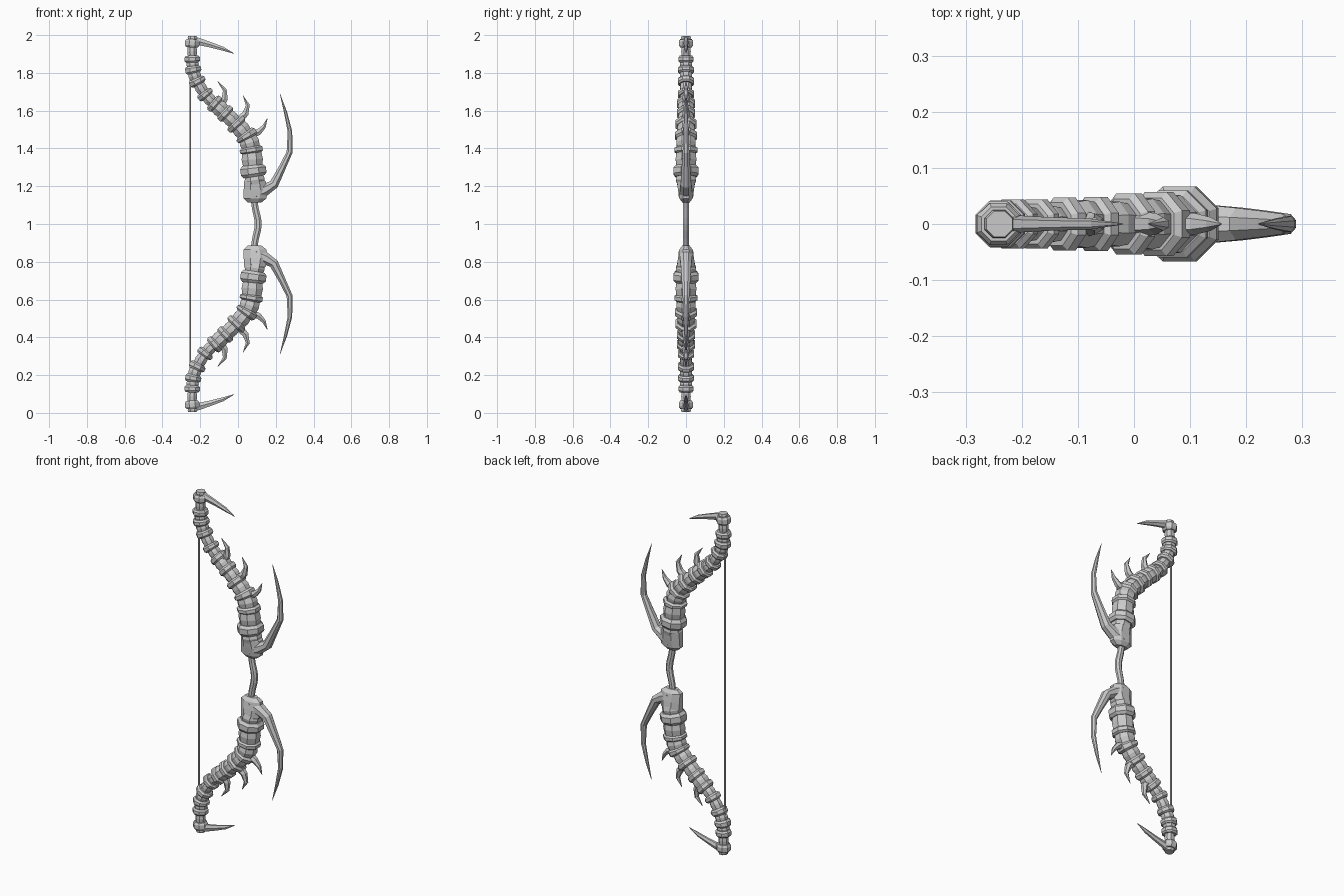
import bpy, bmesh, math
from mathutils import Vector

if "Cube" in bpy.data.objects:
    bpy.data.objects.remove(bpy.data.objects["Cube"])


def loft(name, rings, sides=8, mirror=True):
    """Skin rings (x, z, in-plane radius, y radius) along a path in the XZ plane.
    Optionally also builds the copy mirrored about z = 1."""
    for prefix, flip in (("upper_", False), ("lower_", True)) if mirror else (("", False),):
        bm = bmesh.new()
        loops = []
        n = len(rings)
        for i, ring in enumerate(rings):
            x, z, rn, ry = ring[:4]
            if len(ring) > 4:
                t = ring[4]
            else:
                a, b = rings[max(i - 1, 0)], rings[min(i + 1, n - 1)]
                t = Vector((b[0] - a[0], b[1] - a[1])).normalized()
            nx, nz = t.y, -t.x
            loop = []
            for k in range(sides):
                ang = 2 * math.pi * (k + 0.5) / sides
                c, s = rn * math.cos(ang), ry * math.sin(ang)
                pz = z + nz * c
                loop.append(bm.verts.new((x + nx * c, s, 2 - pz if flip else pz)))
            loops.append(loop)
        for a, b in zip(loops, loops[1:]):
            for k in range(sides):
                m = (k + 1) % sides
                bm.faces.new((a[k], a[m], b[m], b[k]))
        bm.faces.new(loops[0])
        bm.faces.new(loops[-1])
        bmesh.ops.recalc_face_normals(bm, faces=bm.faces)
        mesh = bpy.data.meshes.new(prefix + name)
        bm.to_mesh(mesh)
        bm.free()
        bpy.context.collection.objects.link(bpy.data.objects.new(prefix + name, mesh))


# Limb centre line, sampled by arc length
PATH = [(0.092, 1.21), (0.08, 1.29), (0.07, 1.39), (0.048, 1.46), (-0.015, 1.535),
        (-0.105, 1.62), (-0.16, 1.67), (-0.205, 1.735), (-0.236, 1.81),
        (-0.243, 1.92), (-0.24, 1.995)]
P = [Vector(p) for p in PATH]
dense = []
for i in range(len(P) - 1):
    p0, p1, p2, p3 = P[max(i - 1, 0)], P[i], P[i + 1], P[min(i + 2, len(P) - 1)]
    for j in range(12):
        t = j / 12
        dense.append(0.5 * (2 * p1 + (p2 - p0) * t + (2 * p0 - 5 * p1 + 4 * p2 - p3) * t * t
                            + (3 * p1 - p0 - 3 * p2 + p3) * t ** 3))
dense.append(P[-1])
total = sum((b - a).length for a, b in zip(dense, dense[1:]))


def at(s):
    for a, b in zip(dense, dense[1:]):
        d = (b - a).length
        if s <= d:
            return a + (b - a) * (s / d), (b - a).normalized()
        s -= d
    return dense[-1], (dense[-1] - dense[-2]).normalized()


# Alternating carapace drums and raised bands: (length, radius)
SEGMENTS = [(.045, .058), (.05, .074), (.07, .061), (.028, .066), (.05, .057), (.03, .063),
            (.05, .050), (.03, .060), (.05, .044), (.03, .053), (.045, .047), (.03, .052),
            (.04, .035), (.028, .048), (.05, .034), (.03, .048), (.035, .036), (.03, .046),
            (.025, .036), (.03, .044), (.05, .028), (.035, .041), (.02, .028)]
scale = total / sum(s[0] for s in SEGMENTS)
s = 0
for i, (length, r) in enumerate(SEGMENTS):
    length *= scale
    band = i % 2
    if band:
        profile = [(-.1, .82), (.2, 1), (.8, 1), (1.1, .82)]
    else:
        profile = [(-.1, .88), (.5, 1), (1.1, .9)]
    rings = []
    for f, k in profile:
        p, t = at(max(0, min(total, s + f * length)))
        rings.append((p.x, p.y, r * k, r * k * 0.98, t))
    loft(("limb_band_" if band else "limb_drum_") + str(i), rings)
    s += length

# Rounded limb root
up = Vector((0, 1))
loft("limb_root", [(.088, 1.115, .04, .022, up), (.09, 1.135, .066, .038, up),
                   (.093, 1.18, .068, .046, up), (.09, 1.225, .062, .052, up),
                   (.087, 1.24, .05, .045, up)])

# Large forward horn
loft("horn", [(.09, 1.165, .05, .042), (.14, 1.18, .036, .036), (.19, 1.21, .027, .031),
              (.235, 1.30, .02, .025), (.273, 1.38, .017, .019), (.275, 1.49, .013, .015),
              (.252, 1.59, .009, .010), (.222, 1.69, .001, .001)], 8)

# Tip claw
loft("tip_claw", [(-.255, 1.972, .026, .022), (-.22, 1.969, .023, .016), (-.15, 1.95, .017, .012),
                  (-.08, 1.928, .012, .010), (-.02, 1.902, .001, .001)], 6)

# Small spines along the limb
SPINES = [[(-.095, 1.625), (-.07, 1.665), (-.07, 1.71), (-.108, 1.755)],
          [(.0, 1.545), (.04, 1.585), (.052, 1.63), (.026, 1.68)],
          [(.065, 1.47), (.11, 1.487), (.137, 1.515), (.156, 1.56)]]
for n, pts in enumerate(SPINES):
    loft("spine_%d" % n, [(x, z, r, r) for (x, z), r in zip(pts, (.024, .019, .012, .001))], 6)

# Grip and bowstring
loft("grip", [(.083, .86, .019, .016), (.092, .92, .019, .016), (.104, .97, .02, .017),
              (.107, 1.0, .02, .017), (.104, 1.03, .02, .017), (.092, 1.08, .019, .016),
              (.083, 1.14, .019, .016)], 8, False)
loft("bowstring", [(-.252, .15, .005, .005), (-.252, 1.85, .005, .005)], 6, False)
